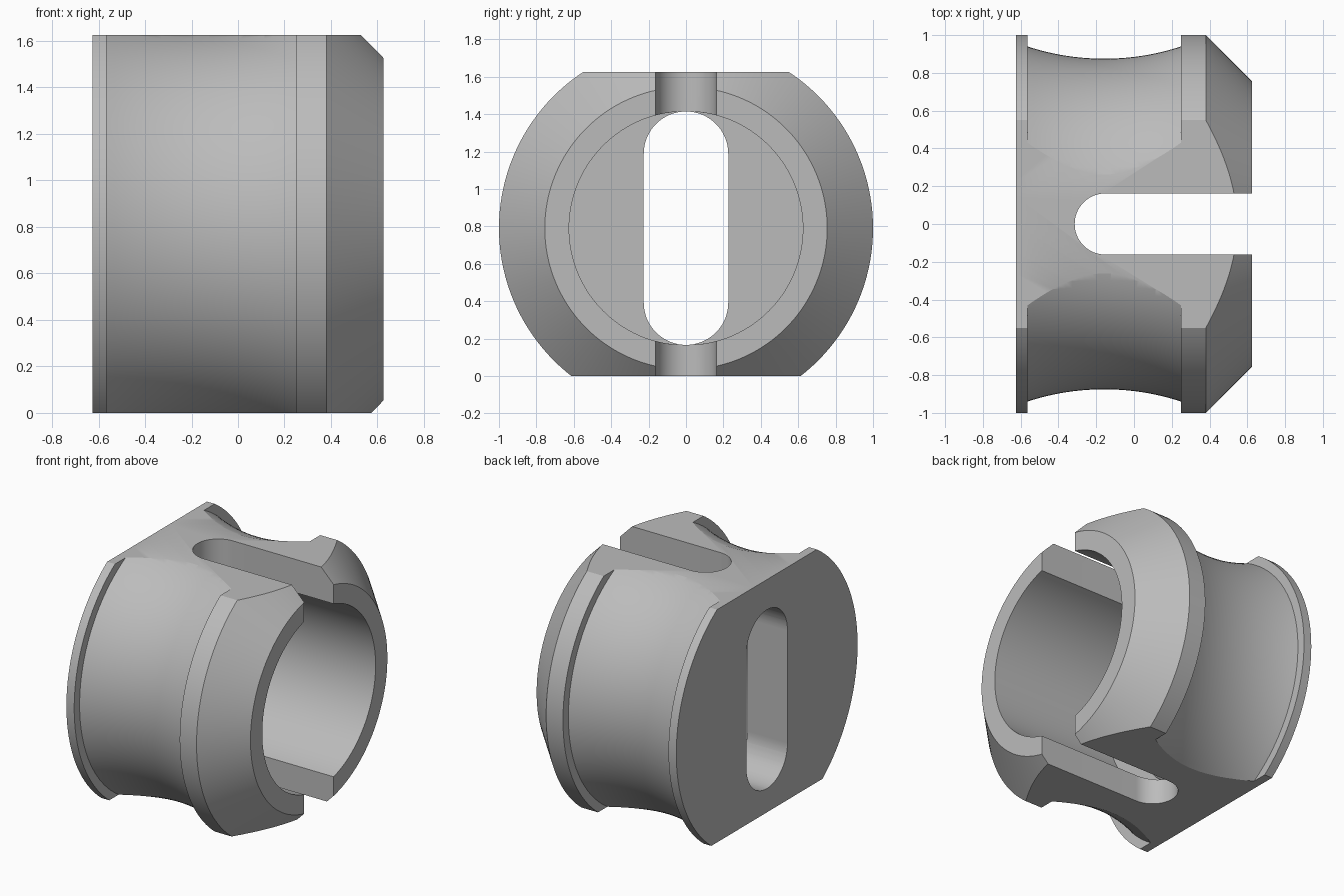
import bpy, bmesh, math
from mathutils import Matrix, Vector

if "Cube" in bpy.data.objects:
    bpy.data.objects.remove(bpy.data.objects["Cube"], do_unlink=True)

AXIS_Z = 0.79      # height of the turning axis
TOP = 1.625        # height of the upper flat
HALF = 0.625       # half length along x
FLOOR = -0.315     # bottom of the bore

grey = bpy.data.materials.new("plain grey")
grey.use_nodes = True
colour = (0.5, 0.5, 0.5, 1)
grey.diffuse_color = colour
grey.node_tree.nodes["Principled BSDF"].inputs["Base Color"].default_value = colour


def make_object(name, bm):
    bmesh.ops.recalc_face_normals(bm, faces=bm.faces)
    mesh = bpy.data.meshes.new(name)
    bm.to_mesh(mesh)
    bm.free()
    obj = bpy.data.objects.new(name, mesh)
    bpy.context.collection.objects.link(obj)
    mesh.materials.append(grey)
    return obj


def turned(name, profile, steps=144):
    """Turn an (x, radius) profile around the x axis."""
    bm = bmesh.new()
    verts = [bm.verts.new((x, 0, r)) for x, r in profile]
    edges = [bm.edges.new(pair) for pair in zip(verts, verts[1:])]
    bmesh.ops.spin(bm, geom=verts + edges, cent=(0, 0, 0), axis=(1, 0, 0),
                   angle=math.tau, steps=steps)
    bmesh.ops.remove_doubles(bm, verts=bm.verts, dist=1e-4)
    bmesh.ops.translate(bm, verts=bm.verts, vec=(0, 0, AXIS_Z))
    return make_object(name, bm)


def slot_cutter(name, start, end, radius, depth, matrix):
    """Round-ended prism lying along local x, extruded through local z."""
    bm = bmesh.new()
    n = 32
    points = []
    for centre, first in ((end, -math.pi / 2), (start, math.pi / 2)):
        for i in range(n + 1):
            a = first + math.pi * i / n
            points.append((centre + radius * math.cos(a), radius * math.sin(a), -depth / 2))
    face = bm.faces.new([bm.verts.new(p) for p in points])
    new = bmesh.ops.extrude_face_region(bm, geom=[face])["geom"]
    bmesh.ops.translate(bm, vec=(0, 0, depth),
                        verts=[v for v in new if isinstance(v, bmesh.types.BMVert)])
    bmesh.ops.transform(bm, matrix=matrix, verts=bm.verts)
    return make_object(name, bm)


def block_cutter(name, z):
    bm = bmesh.new()
    bmesh.ops.create_cube(bm, size=3, matrix=Matrix.Translation((0, 0, z)))
    return make_object(name, bm)


def groove(x0, x1, rim, dip, n=24):
    """Circular arc sagging from the rim radius to the dip radius."""
    half, sag = (x1 - x0) / 2, rim - dip
    radius = (half * half + sag * sag) / (2 * sag)
    for i in range(n + 1):
        t = half * (2 * i / n - 1)
        yield ((x0 + x1) / 2 + t, dip + radius - math.sqrt(radius ** 2 - t ** 2))


# Turned body: back disc, flange, hollow groove, collar, chamfer and bore
profile = [(-HALF, 0), (-HALF, 1), (-0.565, 1)]
profile += groove(-0.565, 0.25, 0.94, 0.875)
profile += [(0.25, 1), (0.38, 1), (HALF, 0.755), (HALF, 0.625), (FLOOR, 0.625), (FLOOR, 0)]
body = turned("slotted_collar", profile)

# Upper and lower flats, open slot through both walls, upright slot in the back disc
upright = Matrix.Translation(Vector((-HALF, 0, AXIS_Z))) @ Matrix.Rotation(math.pi / 2, 4, 'Y')
cutters = [
    block_cutter("upper_flat_cutter", TOP + 1.5),
    block_cutter("lower_flat_cutter", -1.5),
    slot_cutter("open_slot_cutter", FLOOR + 0.163, 2, 0.162, 4,
                Matrix.Translation((0, 0, AXIS_Z))),
    slot_cutter("upright_slot_cutter", -0.398, 0.398, 0.226, 0.8, upright),
]

bpy.context.view_layer.objects.active = body
for cutter in cutters:
    cut = body.modifiers.new(cutter.name, 'BOOLEAN')
    cut.operation = 'DIFFERENCE'
    cut.solver = 'EXACT'
    cut.object = cutter
    bpy.ops.object.modifier_apply(modifier=cut.name)
    bpy.data.objects.remove(cutter, do_unlink=True)

# Smooth turned surfaces, sharp edges kept
bpy.ops.object.select_all(action='DESELECT')
body.select_set(True)
bpy.ops.object.shade_smooth_by_angle(angle=math.radians(25))
